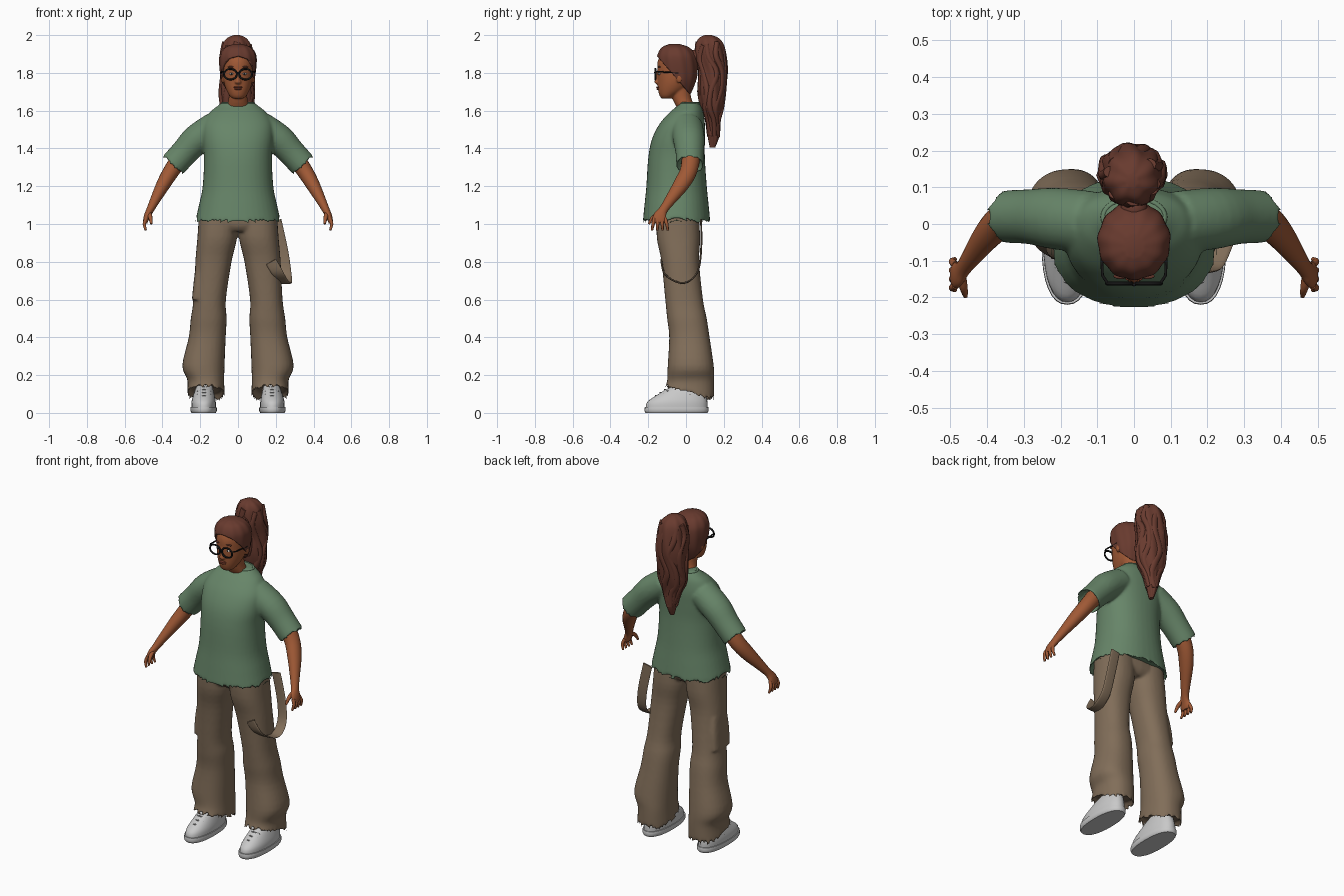
import bpy, bmesh, math
from mathutils import Vector, Matrix

if "Cube" in bpy.data.objects:
    bpy.data.objects.remove(bpy.data.objects["Cube"], do_unlink=True)

X, Y, Z = Vector((1, 0, 0)), Vector((0, 1, 0)), Vector((0, 0, 1))


def material(name, r, g, b):
    mat = bpy.data.materials.new(name)
    mat.use_nodes = True
    mat.diffuse_color = (r, g, b, 1)
    shader = next(n for n in mat.node_tree.nodes if n.type == "BSDF_PRINCIPLED")
    shader.inputs["Base Color"].default_value = (r, g, b, 1)
    shader.inputs["Roughness"].default_value = 0.8
    return mat


green = material("shirt green", 0.135, 0.235, 0.14)
tan = material("trouser tan", 0.22, 0.155, 0.1)
skin = material("warm brown skin", 0.35, 0.1, 0.036)
auburn = material("auburn hair", 0.14, 0.043, 0.028)
pale = material("shoe grey", 0.58, 0.58, 0.58)
lace_grey = material("lace grey", 0.35, 0.35, 0.35)
black = material("frame black", 0.008, 0.008, 0.008)
lip = material("lip brown", 0.24, 0.055, 0.03)
white = material("eye white", 0.6, 0.55, 0.5)


def interpolate(rings, steps):
    """Smooth curve through rings of (x, y, z, width, depth, tilt)."""
    rings = [list(r) + [0] * (6 - len(r)) for r in rings]
    last, out = len(rings) - 1, []
    for i in range(last):
        quad = zip(rings[max(i - 1, 0)], rings[i], rings[i + 1], rings[min(i + 2, last)])
        quad = list(quad)
        for k in range(steps):
            t = k / steps
            out.append([b + 0.5 * t * ((c - a) + t * ((2 * a - 5 * b + 4 * c - d)
                        + t * (3 * b - a - 3 * c + d))) for a, b, c, d in quad])
    return out + [rings[last]]


def tube(bm, rings, sides=24, steps=4, ref=None, square=1, groove=0, lobes=9, twist=0, hollow=0):
    """Loft; rings lie flat, or across the path when a width direction is given."""
    rings = interpolate(rings, steps)
    centres = [Vector(r[:3]) for r in rings]
    loops = []
    for i, (x, y, z, a, b, tilt) in enumerate(rings):
        u, v = X, Y
        if ref:
            t = (centres[min(i + 1, len(rings) - 1)] - centres[max(i - 1, 0)]).normalized()
            u = (ref - t * ref.dot(t)).normalized()
            v = t.cross(u)
        loop = []
        for k in range(sides):
            ang = math.tau * k / sides
            c, s = math.cos(ang), math.sin(ang)
            wave = 1 + groove * math.cos(lobes * ang + twist * z)
            c = math.copysign(abs(c) ** square, c) * max(a, 0.002) * wave
            s = math.copysign(abs(s) ** square, s) * max(b, 0.002) * wave
            loop.append(bm.verts.new(centres[i] + u * c + v * s + Z * (tilt * s)))
        loops.append(loop)
    cap = bm.faces.new(loops[0][::-1])
    faces = [cap, bm.faces.new(loops[-1])]
    for low, high in zip(loops, loops[1:]):
        for k in range(sides):
            j = (k + 1) % sides
            faces.append(bm.faces.new((low[k], low[j], high[j], high[k])))
    bmesh.ops.recalc_face_normals(bm, faces=faces)
    if hollow:
        inward = -cap.normal.copy() * hollow
        bmesh.ops.inset_region(bm, faces=[cap], thickness=0.02)
        for vert in cap.verts:
            vert.co += inward


def ball(bm, loc, size):
    bmesh.ops.create_uvsphere(bm, u_segments=20, v_segments=12, radius=1,
                              matrix=Matrix.LocRotScale(Vector(loc), None, Vector(size)))


def finish(bm, name, mat, voxel=0):
    bmesh.ops.recalc_face_normals(bm, faces=bm.faces[:])
    mesh = bpy.data.meshes.new(name)
    bm.to_mesh(mesh)
    bm.free()
    mesh.materials.append(mat)
    mesh.shade_smooth()
    mesh.set_sharp_from_angle(angle=math.radians(50))
    obj = bpy.data.objects.new(name, mesh)
    bpy.context.collection.objects.link(obj)
    if voxel:
        remesh = obj.modifiers.new("merge", "REMESH")
        remesh.mode, remesh.voxel_size, remesh.use_smooth_shade = "VOXEL", voxel, True
        relax = obj.modifiers.new("relax", "SMOOTH")
        relax.factor, relax.iterations = 0.5, 6
    return obj


def wire(name, points, radius, mat, cyclic=False):
    curve = bpy.data.curves.new(name, "CURVE")
    curve.dimensions, curve.bevel_depth, curve.bevel_resolution = "3D", radius, 2
    curve.use_fill_caps = True
    spline = curve.splines.new("POLY")
    spline.points.add(len(points) - 1)
    for p, co in zip(spline.points, points):
        p.co = (*co, 1)
    spline.use_cyclic_u = cyclic
    curve.materials.append(mat)
    bpy.context.collection.objects.link(bpy.data.objects.new(name, curve))


def circle(centre, u, v, count=32):
    return [Vector(centre) + u * math.cos(math.tau * k / count) + v * math.sin(math.tau * k / count)
            for k in range(count)]


def flip(rings, s):
    return [(s * r[0], *r[1:]) for r in rings]


# Shirt: body and sleeves merged into one soft surface
bm = bmesh.new()
body = [(1.0, -.05, .23, .18), (1.1, -.05, .207, .17), (1.2, -.05, .187, .16), (1.35, -.05, .18, .15),
        (1.45, -.04, .188, .14), (1.53, -.02, .185, .12), (1.59, .002, .15, .09),
        (1.62, .015, .115, .067), (1.645, .02, .082, .048)]
tube(bm, [(0, y, z, a, b) for z, y, a, b in body], sides=40, square=0.9, hollow=0.04)
sleeve = [(.352, .02, 1.303, .072, .072), (.285, .02, 1.377, .075, .073),
          (.215, .015, 1.45, .084, .08), (.12, .005, 1.515, .085, .08)]
for s in (1, -1):
    tube(bm, flip(sleeve, s), ref=Y, hollow=0.05)
finish(bm, "shirt", green, 0.008)
wire("collar", circle((0, .019, 1.638), X * .084, Y * .051), 0.007, green, True)

# Trousers: two wide legs, hips and the right cargo pocket
bm = bmesh.new()
leg = [(.172, .015, .09, .102, .135, -.28), (.17, .025, .17, .097, .125), (.183, .025, .25, .112, .122),
       (.163, .018, .4, .098, .107), (.155, .005, .5, .095, .105), (.15, -.01, .6, .086, .1),
       (.13, -.03, .8, .096, .1), (.11, -.04, .93, .105, .115), (.105, -.045, 1.08, .1, .11)]
for s in (1, -1):
    tube(bm, flip(leg, s), sides=28, square=0.88, hollow=0.04)
tube(bm, [(0, -.045, .96, .13, .09), (0, -.045, 1.0, .18, .112), (0, -.045, 1.1, .18, .11)], square=0.9)
tube(bm, [(-.2, -.015, .6, .044, .08), (-.19, -.02, .7, .044, .08), (-.18, -.025, .79, .042, .07)], square=0.5)
finish(bm, "trousers", tan, 0.008)

# Strap hanging from the left hip
bm = bmesh.new()
strap = [(.2, .08, 1.02), (.235, .08, .86), (.252, .06, .745), (.255, 0, .69),
         (.235, -.065, .7), (.21, -.115, .74), (.175, -.13, .8)]
tube(bm, [(*p, .03, .005) for p in strap], sides=12, ref=X, square=0.6)
finish(bm, "hip_strap", tan)

# Shoes: sole, upper and laces
for s, side in ((1, "left"), (-1, "right")):
    bm = bmesh.new()
    sole = [(.182, -.05, 0, .064, .164), (.182, -.05, .012, .07, .17), (.182, -.05, .032, .069, .168)]
    upper = [(.182, -.05, .025, .065, .164), (.182, -.045, .06, .064, .158),
             (.18, -.02, .1, .055, .125), (.178, 0, .13, .046, .095), (.175, .02, .15, .04, .06)]
    tube(bm, flip(sole, s), sides=32, square=0.85, steps=2)
    tube(bm, flip(upper, s), sides=32, square=0.9)
    finish(bm, side + "_shoe", pale)
    for i in range(3):
        y, z = -.16 + .024 * i, .092 + .016 * i
        wire(side + "_lace", [(s * .18 + dx, y + abs(dx) * .5, z - abs(dx) * .3)
                              for dx in (-.034, -.017, 0, .017, .034)], 0.004, lace_grey)

# Arms with hands
arm = [(.28, .03, 1.385, .05, .05), (.35, .015, 1.285, .046, .043), (.395, -.025, 1.21, .042, .037),
       (.44, -.085, 1.125, .029, .026), (.465, -.12, 1.075, .024, .02),
       (.48, -.137, 1.045, .034, .017), (.488, -.14, 1.02, .035, .014), (.49, -.14, 1.005, .026, .01)]
for s, side in ((1, "left"), (-1, "right")):
    bm = bmesh.new()
    tube(bm, flip(arm, s), sides=20, ref=Y)
    for i in range(4):
        y = -.168 + .019 * i
        finger = [(.486, y, 1.03, .01, .01), (.496, y - .006 + .005 * i, 1.0, .009, .009),
                  (.488, y - .012 + .009 * i, .967, .006, .006)]
        tube(bm, flip(finger, s), sides=10, ref=Y)
    thumb = [(.472, -.135, 1.06, .014, .012), (.464, -.175, 1.035, .011, .011),
             (.459, -.197, 1.0, .006, .006)]
    tube(bm, flip(thumb, s), sides=10, ref=X)
    finish(bm, side + "_arm", skin)

# Head, neck, nose and ears
bm = bmesh.new()
skull = [(1.665, -.1, .03, .03), (1.68, -.095, .045, .045), (1.71, -.075, .062, .073),
         (1.75, -.06, .075, .09), (1.8, -.053, .08, .099), (1.86, -.05, .08, .1),
         (1.91, -.045, .065, .08), (1.935, -.045, .03, .04)]
tube(bm, [(0, y, z, a, b) for z, y, a, b in skull], sides=32)
tube(bm, [(0, .01, 1.6, .066, .05), (0, -.02, 1.66, .05, .05), (0, -.03, 1.73, .05, .05)])
tube(bm, [(0, -.148, 1.738, .008, .005), (0, -.154, 1.75, .017, .014), (0, -.152, 1.765, .011, .013),
          (0, -.15, 1.805, .008, .007)], sides=16)
for s in (1, -1):
    ball(bm, (s * .083, -.035, 1.775), (.009, .017, .03))
finish(bm, "head", skin, 0.005)

# Lips, eyes and brows
bm = bmesh.new()
ball(bm, (0, -.147, 1.724), (.024, .011, .005))
ball(bm, (0, -.146, 1.715), (.02, .011, .006))
finish(bm, "lips", lip)
parts = (("eyes", white, .033, -.141, 1.795, (.014, .007, .006)),
         ("irises", black, .033, -.146, 1.795, (.005, .004, .005)),
         ("eyebrows", auburn, .036, -.142, 1.832, (.02, .008, .004)))
for name, mat, x, y, z, size in parts:
    bm = bmesh.new()
    for s in (1, -1):
        ball(bm, (s * x, y, z), size)
    finish(bm, name, mat)

# Glasses
for s, side in ((1, "left"), (-1, "right")):
    wire(side + "_rim", circle((s * .04, -.162, 1.793), X * .034, Z * .028), 0.005, black, True)
    wire(side + "_temple", [(s * .073, -.16, 1.806), (s * .086, -.14, 1.806), (s * .09, -.04, 1.8)], 0.004, black)
wire("glasses_bridge", [(-.008, -.163, 1.798), (0, -.166, 1.802), (.008, -.163, 1.798)], 0.004, black)

# Swept-back hair, trimmed along the hairline
bm = bmesh.new()
scalp = [(1.69, -.03, .06, .055), (1.75, -.04, .085, .09), (1.8, -.043, .094, .104),
         (1.86, -.047, .099, .106), (1.9, -.05, .094, .098), (1.935, -.055, .07, .072),
         (1.952, -.06, .025, .03)]
tube(bm, [(0, y, z, a, b) for z, y, a, b in scalp], sides=66, groove=0.018, lobes=11, twist=9)
bmesh.ops.bisect_plane(bm, geom=bm.verts[:] + bm.edges[:] + bm.faces[:], plane_co=(0, -.15, 1.885),
                       plane_no=(0, 1.15, 1), clear_inner=True)
hair = finish(bm, "hair_cap", auburn)
shell = hair.modifiers.new("thickness", "SOLIDIFY")
shell.thickness, shell.offset = 0.014, -1

# High ponytail with hair tie and wavy locks
bm = bmesh.new()
tail = [(1.405, .14, .012, .014), (1.47, .145, .03, .032), (1.55, .143, .055, .04), (1.62, .138, .082, .06),
        (1.7, .136, .088, .073), (1.8, .143, .088, .076), (1.88, .131, .083, .082),
        (1.95, .125, .072, .072), (1.985, .12, .048, .05), (2.0, .118, .015, .018)]
tube(bm, [(-.006, y, z, a, b) for z, y, a, b in tail], sides=54, groove=0.05, lobes=7, twist=14)
for i in range(9):
    lock = []
    for z, y, a, b in tail[1:8]:
        ang = math.tau * i / 9 + 0.3 * math.sin(z * 22 + i)
        thick = 0.012 + 0.12 * a
        lock.append((-.006 + (a - thick * .6) * math.cos(ang), y + (b - thick * .6) * math.sin(ang),
                     z + .012 * math.sin(i * 2), thick, thick * .8))
    tube(bm, lock, sides=10, ref=X)
ball(bm, (0, .042, 1.885), (.037, .04, .036))
finish(bm, "ponytail", auburn)
